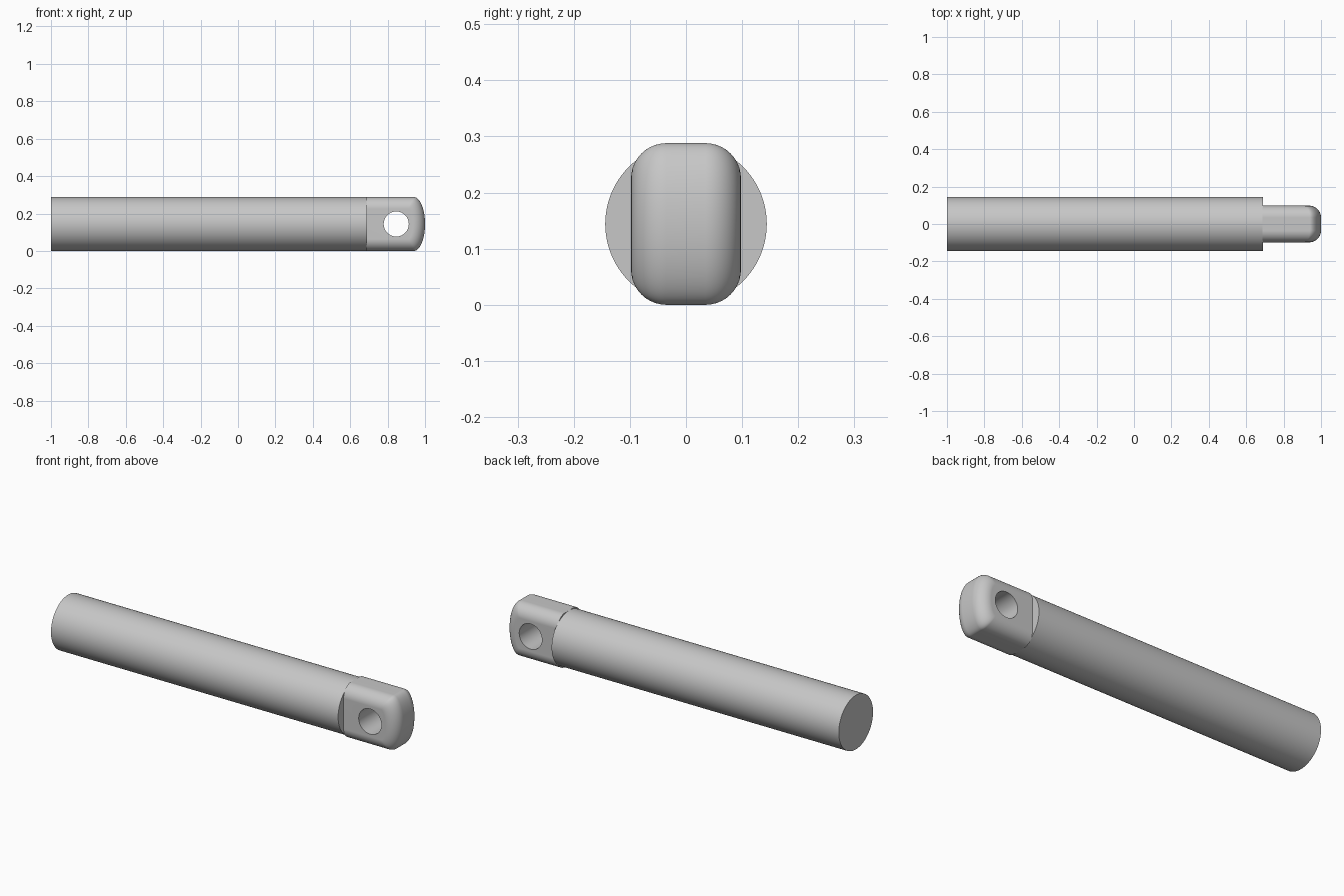
import bpy
import bmesh
from math import sin, cos, pi, radians

cube = bpy.data.objects.get("Cube")
if cube:
    bpy.data.objects.remove(cube, do_unlink=True)

RADIUS = 0.144      # shaft radius and tongue half height
SHOULDER = 0.69     # where the shaft ends and the tongue starts
HALF_WIDTH = 0.098  # tongue half thickness
ROUND = 0.063       # rounding of the tongue's long edges
STEPS = 10

steel = bpy.data.materials.new("light_grey_steel")
steel.use_nodes = True
steel.diffuse_color = (0.57, 0.57, 0.57, 1)
steel.node_tree.nodes["Principled BSDF"].inputs["Base Color"].default_value = steel.diffuse_color


def smooth(obj):
    bpy.ops.object.select_all(action="DESELECT")
    obj.select_set(True)
    bpy.context.view_layer.objects.active = obj
    bpy.ops.object.shade_smooth_by_angle(angle=radians(35))


def cylinder(name, radius, depth, location, rotation):
    bpy.ops.mesh.primitive_cylinder_add(vertices=96, radius=radius, depth=depth,
                                        location=location, rotation=rotation)
    obj = bpy.context.object
    obj.name = name
    obj.data.materials.append(steel)
    return obj


def outline(inset):
    """Side outline of the tongue (x, z): straight back, domed tip."""
    half = RADIUS - inset
    tip = 0.06 - inset / 2
    start = 0.94 - inset / 2
    points = [(SHOULDER - 0.002, RADIUS - half)]
    for i in range(4 * STEPS + 1):
        a = -pi / 2 + pi * i / (4 * STEPS)
        points.append((start + tip * cos(a), RADIUS + half * sin(a)))
    points.append((SHOULDER - 0.002, RADIUS + half))
    return points


# Round shaft
shaft = cylinder("shaft", RADIUS, 1 + SHOULDER, ((SHOULDER - 1) / 2, 0, RADIUS), (0, pi / 2, 0))
smooth(shaft)

# Flat tongue: outlines lofted across y, shrinking towards both sides
bm = bmesh.new()
angles = [pi / 2 * i / STEPS for i in range(STEPS + 1)]
sections = [(HALF_WIDTH - ROUND + ROUND * sin(a), ROUND * (1 - cos(a))) for a in angles]
sections = [(-y, d) for y, d in reversed(sections)] + sections
rings = [[bm.verts.new((x, y, z)) for x, z in outline(d)] for y, d in sections]
for a, b in zip(rings, rings[1:]):
    for i in range(len(a)):
        j = (i + 1) % len(a)
        bm.faces.new((a[i], a[j], b[j], b[i]))
bm.faces.new(rings[0])
bm.faces.new(rings[-1])
bmesh.ops.recalc_face_normals(bm, faces=bm.faces)
mesh = bpy.data.meshes.new("tongue")
bm.to_mesh(mesh)
bm.free()
mesh.materials.append(steel)
tongue = bpy.data.objects.new("tongue", mesh)
bpy.context.collection.objects.link(tongue)

# Cross hole through the tongue
cutter = cylinder("hole_cutter", 0.067, 0.5, (0.846, 0, RADIUS), (pi / 2, 0, 0))
cutter.hide_render = True
cut = tongue.modifiers.new("cross_hole", "BOOLEAN")
cut.operation = "DIFFERENCE"
cut.solver = "EXACT"
cut.object = cutter
bpy.context.view_layer.objects.active = tongue
bpy.ops.object.modifier_apply(modifier=cut.name)
bpy.data.objects.remove(cutter, do_unlink=True)
smooth(tongue)
weighted = tongue.modifiers.new("flat_sides", "WEIGHTED_NORMAL")
weighted.keep_sharp = True
